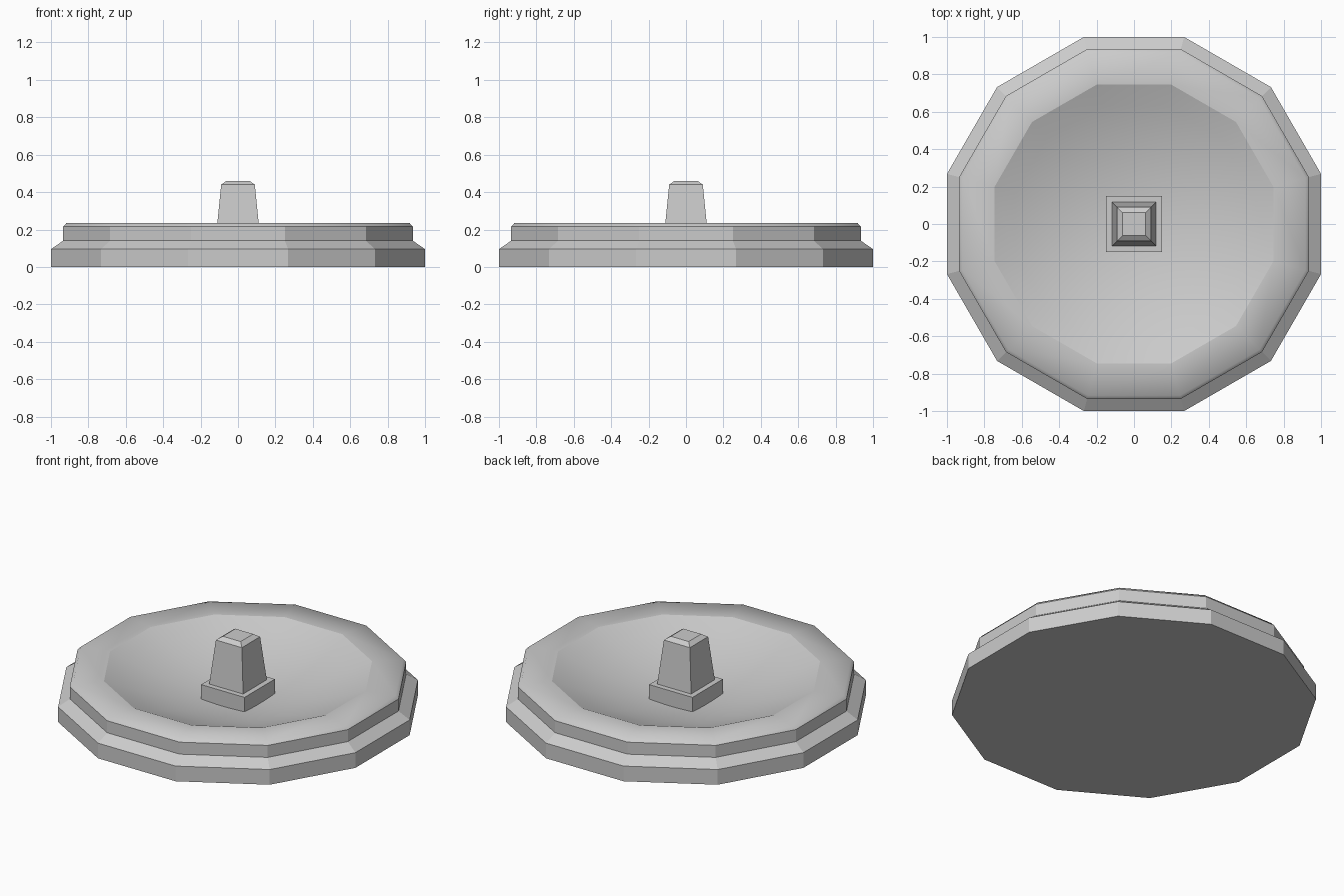
import bpy, bmesh, math

if "Cube" in bpy.data.objects:
    bpy.data.objects.remove(bpy.data.objects["Cube"], do_unlink=True)

stone = bpy.data.materials.new("light_grey_stone")
stone.use_nodes = True
stone.diffuse_color = (0.6, 0.6, 0.6, 1)
stone.node_tree.nodes["Principled BSDF"].inputs["Base Color"].default_value = (0.6, 0.6, 0.6, 1)


def lathe(name, sides, profile, smooth_from=None, crease=None):
    """Stack regular polygons (flat-to-centre distance, height), then cap both ends.
    Bands from index smooth_from up are smooth, with a sharp ring at crease."""
    bm = bmesh.new()
    rings = []
    for apothem, z in profile:
        r = apothem / math.cos(math.pi / sides)
        angles = [2 * math.pi * (i + 0.5) / sides for i in range(sides)]
        rings.append([bm.verts.new((r * math.cos(a), r * math.sin(a), z)) for a in angles])
    bm.faces.new(rings[0][::-1])
    for k in range(len(rings) - 1):
        low, high = rings[k], rings[k + 1]
        for i in range(sides):
            j = (i + 1) % sides
            face = bm.faces.new((low[i], low[j], high[j], high[i]))
            face.smooth = smooth_from is not None and k >= smooth_from
    bm.faces.new(rings[-1]).smooth = smooth_from is not None
    # sharp edges border flat faces or lie on the crease ring
    crease_verts = set(rings[crease]) if crease is not None else set()
    for e in bm.edges:
        flat = any(not f.smooth for f in e.link_faces)
        e.smooth = not (flat or all(v in crease_verts for v in e.verts))
    mesh = bpy.data.meshes.new(name)
    bm.to_mesh(mesh)
    bm.free()
    mesh.materials.append(stone)
    obj = bpy.data.objects.new(name, mesh)
    bpy.context.collection.objects.link(obj)
    return obj


# Twelve-sided stepped basin with a rounded rim and a shallow curved bowl
bowl_radius, rim_z, floor_z = 0.745, 0.235, 0.065
outer = [(1, 0), (1, 0.095), (0.935, 0.14), (0.935, 0.215), (0.917, rim_z)]
bowl = [(bowl_radius * t, floor_z + (rim_z - floor_z) * t * t)
        for t in (1, 0.85, 0.7, 0.55, 0.4, 0.25, 0.1)]
lathe("basin", 12, outer + bowl, smooth_from=3, crease=len(outer))

# Square plinth and tapered centre post with a bevelled cap
lathe("plinth", 4, [(0.15, 0.05), (0.15, 0.168)])
lathe("centre_post", 4, [(0.118, 0.16), (0.09, 0.44), (0.062, 0.46)])
